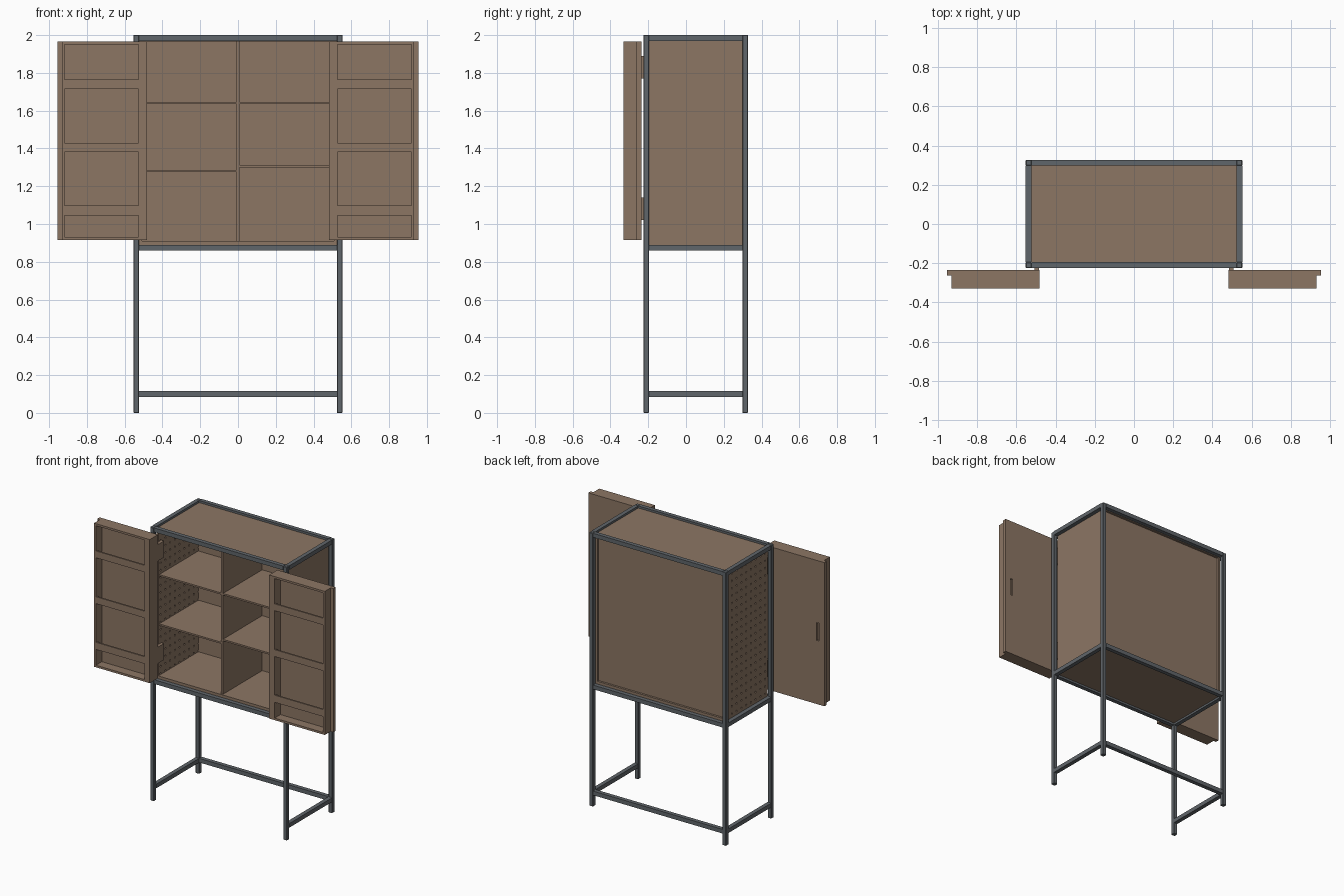
import bpy, bmesh, math

if "Cube" in bpy.data.objects:
    bpy.data.objects.remove(bpy.data.objects["Cube"])


def material(name, rgb):
    m = bpy.data.materials.new(name)
    m.diffuse_color = (*rgb, 1)
    m.use_nodes = True
    m.node_tree.nodes["Principled BSDF"].inputs["Base Color"].default_value = m.diffuse_color
    return m


WOOD = material("brown_wood", (0.262, 0.181, 0.127))
STEEL = material("grey_steel", (0.118, 0.133, 0.145))


def finish(name, bm, mat):
    bmesh.ops.recalc_face_normals(bm, faces=bm.faces)
    mesh = bpy.data.meshes.new(name)
    bm.to_mesh(mesh)
    bm.free()
    mesh.materials.append(mat)
    ob = bpy.data.objects.new(name, mesh)
    bpy.context.collection.objects.link(ob)
    return ob


def box(name, x, y, z, mat=WOOD, bevel=0):
    """Box from (min, max) ranges on each axis."""
    bm = bmesh.new()
    bmesh.ops.create_cube(bm, size=1)
    for v in bm.verts:
        v.co = [(r[0] + r[1]) / 2 + c * abs(r[1] - r[0])
                for r, c in zip((x, y, z), v.co)]
    ob = finish(name, bm, mat)
    if bevel:
        mod = ob.modifiers.new("edge", "BEVEL")
        mod.width = bevel
        mod.segments = 1
    return ob


# Steel frame
X, YF, YB, T = 0.553, -0.225, 0.328, 0.03
for side, s in (("left", -1), ("right", 1)):
    px = (s * X, s * (X - T))
    box(f"{side}_front_post", px, (YF, YF + T), (0, 2), STEEL, 0.003)
    box(f"{side}_back_post", px, (YB - T, YB), (0, 2), STEEL, 0.003)
    for level, z in (("low", 0.085), ("middle", 0.86), ("top", 1.97)):
        box(f"{side}_{level}_rail", px, (YF + T, YB - T), (z, z + T), STEEL)
for level, z in (("low", 0.085), ("middle", 0.86), ("top", 1.97)):
    bx = (-X + T, X - T)
    box(f"back_{level}_rail", bx, (YB - T, YB), (z, z + T), STEEL)
    if level != "low":
        box(f"front_{level}_rail", bx, (YF, YF + T), (z, z + T), STEEL)

# Cabinet body
W, F, B = X - T, YF + T, YB - T
box("floor_panel", (-W, W), (F, B), (0.875, 0.91))
box("top_panel", (-W, W), (F, B), (1.965, 1.985))
box("back_panel", (-W, W), (B - 0.03, B - 0.015), (0.91, 1.965))
box("right_side_panel", (W - 0.015, W), (F, B), (0.89, 1.97))


# Perforated left side: a grid of cells, each with an octagonal hole
def pegboard(name, x, y, z, ny, nz, radius, thickness):
    bm = bmesh.new()
    dy, dz = (y[1] - y[0]) / ny, (z[1] - z[0]) / nz
    for i in range(ny):
        for j in range(nz):
            cy, cz = y[0] + (i + 0.5) * dy, z[0] + (j + 0.5) * dz
            outer, inner = [], []
            for k in range(8):
                a = k * math.pi / 4
                c, s = math.cos(a), math.sin(a)
                m = max(abs(c), abs(s))
                outer.append(bm.verts.new((x, cy + c / m * dy / 2, cz + s / m * dz / 2)))
                inner.append(bm.verts.new((x, cy + c * radius, cz + s * radius)))
            for k in range(8):
                n = (k + 1) % 8
                bm.faces.new((outer[k], outer[n], inner[n], inner[k]))
    bmesh.ops.remove_doubles(bm, verts=bm.verts, dist=1e-4)
    ob = finish(name, bm, WOOD)
    mod = ob.modifiers.new("thickness", "SOLIDIFY")
    mod.thickness = thickness
    mod.offset = 0
    return ob


pegboard("left_perforated_panel", -W + 0.0075, (F, B), (0.89, 1.97), 9, 20, 0.007, 0.015)

# Divider and shelves
inner_y = (F + 0.01, B - 0.03)
box("divider", (-0.008, 0.008), inner_y, (0.91, 1.965))
for name, s, z in (("upper_left_shelf", -1, 1.635), ("lower_left_shelf", -1, 1.275),
                   ("upper_right_shelf", 1, 1.635), ("lower_right_shelf", 1, 1.30)):
    box(name, (s * 0.008, s * (W - 0.015)), inner_y, (z, z + 0.012))

# Open doors, each a front panel with a shallow shelved tray
for side, s in (("left", -1), ("right", 1)):
    def xr(a, b):
        return (s * a, s * b)

    Z0, Z1, tray = 0.915, 1.965, (-0.33, -0.262)
    panel = box(f"{side}_door_panel", xr(0.483, 0.955), (-0.262, -0.235), (Z0, Z1))
    # Recessed finger grip
    cutter = box(f"{side}_grip_cutter", xr(0.893, 0.913), (-0.247, -0.22), (1.38, 1.51))
    cutter.hide_render = True
    cutter.hide_viewport = True
    cut = panel.modifiers.new("grip", "BOOLEAN")
    cut.operation = "DIFFERENCE"
    cut.object = cutter
    cut.solver = "EXACT"
    # Tray walls
    box(f"{side}_door_hinge_wall", xr(0.483, 0.527), tray, (Z0, Z1))
    box(f"{side}_door_outer_wall", xr(0.918, 0.933), tray, (Z0, Z1))
    box(f"{side}_door_bottom_wall", xr(0.527, 0.918), tray, (Z0, Z0 + 0.015))
    box(f"{side}_door_top_wall", xr(0.527, 0.918), tray, (Z1 - 0.015, Z1))
    # Door shelves with a retaining lip
    for i, (z, h) in enumerate(((1.045, 0.052), (1.38, 0.05), (1.715, 0.05))):
        box(f"{side}_door_shelf_{i}", xr(0.527, 0.918), (-0.318, -0.262), (z, z + 0.012))
        box(f"{side}_door_lip_{i}", xr(0.527, 0.918), (-0.329, -0.317), (z, z + h))
    # Hinges bridging door and body
    for name, z in (("lower", 1.08), ("upper", 1.83)):
        box(f"{side}_{name}_hinge", xr(0.486, W - 0.015), (-0.236, -0.16),
            (z - 0.06, z + 0.06))
